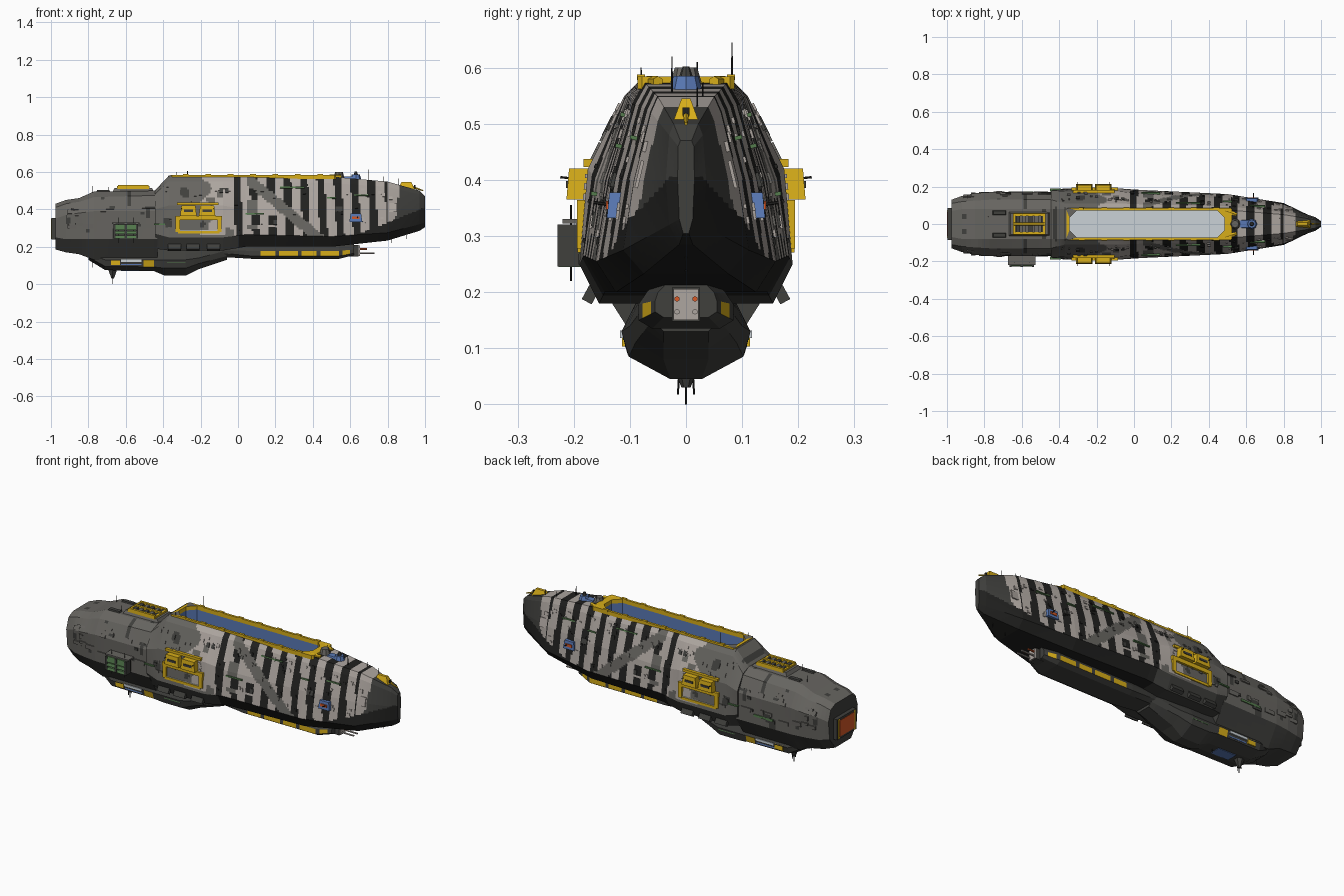
import bpy, bmesh, math, random
from mathutils import Matrix, Vector

if "Cube" in bpy.data.objects:
    bpy.data.objects.remove(bpy.data.objects["Cube"])

random.seed(4)
COLS = {"pale_grey": (.42, .38, .35), "mid_grey": (.135, .13, .118), "dark_grey": (.05, .05, .046),
        "black": (.015, .015, .014), "yellow": (.68, .42, .01), "blue": (.10, .19, .46),
        "green": (.09, .20, .075), "orange": (.67, .10, .02), "deck_white": (.60, .65, .68)}
MATS = []
for n, c in COLS.items():
    m = bpy.data.materials.new(n)
    m.diffuse_color = (*c, 1)
    m.use_nodes = True
    m.node_tree.nodes["Principled BSDF"].inputs["Base Color"].default_value = m.diffuse_color
    MATS.append(m)
PALE, MID, DARK, BLACK, YEL, BLUE, GREEN, ORANGE, WHITE = range(9)


def finish(name, bm, fix=True):
    if fix:
        bmesh.ops.recalc_face_normals(bm, faces=bm.faces)
    me = bpy.data.meshes.new(name)
    bm.to_mesh(me)
    bm.free()
    for m in MATS:
        me.materials.append(m)
    bpy.context.collection.objects.link(bpy.data.objects.new(name, me))


PARTS = {}


def get(part):
    if part not in PARTS:
        PARTS[part] = bmesh.new()
    return PARTS[part]


def box(part, mat, c, s, taper=(1, 1), rx=0, mirror=False):
    """Box at centre c with size s; the top is scaled by taper."""
    for sg in ((1, -1) if mirror else (1,)):
        M = Matrix.Translation((c[0], c[1] * sg, c[2])) @ Matrix.Rotation(rx * sg, 4, 'X')
        vs = bmesh.ops.create_cube(get(part), size=1)["verts"]
        for v in vs:
            t = taper if v.co.z > 0 else (1, 1)
            v.co = M @ Vector((v.co.x * s[0] * t[0], v.co.y * s[1] * t[1], v.co.z * s[2]))
        for f in {f for v in vs for f in v.link_faces}:
            f.material_index = mat


def rod(part, mat, a, b, r, r2=None, n=6):
    """Cone or cylinder from a to b."""
    a, b = Vector(a), Vector(b)
    M = Matrix.Translation((a + b) / 2) @ (b - a).to_track_quat('Z', 'Y').to_matrix().to_4x4()
    vs = bmesh.ops.create_cone(get(part), cap_ends=True, segments=n, radius1=r, radius2=r if r2 is None else r2,
                               depth=(b - a).length, matrix=M)["verts"]
    for f in {f for v in vs for f in v.link_faces}:
        f.material_index = mat


# Stations: x, then (half width, height) from top edge to bottom edge
MAIN = [(-.445, .08, .50, .13, .48, .18, .40, .18, .27, .135, .19),
        (-.37, .08, .58, .11, .55, .175, .42, .19, .25, .155, .18),
        (-.08, .08, .58, .11, .55, .175, .42, .19, .25, .155, .18),
        (.04, .08, .58, .105, .55, .160, .40, .182, .265, .145, .20),
        (.5, .075, .575, .095, .54, .135, .40, .160, .255, .125, .20),
        (.8, .05, .548, .062, .52, .092, .40, .112, .275, .075, .233),
        (.97, .022, .500, .03, .48, .036, .40, .03, .32, .012, .285),
        (1.0, .010, .470, .014, .46, .015, .40, .012, .33, .005, .305)]
AFT = [(-.975, .07, .43, .11, .41, .13, .35, .12, .25, .07, .185),
       (-.92, .08, .45, .12, .43, .15, .37, .14, .24, .09, .17),
       (-.85, .08, .46, .125, .44, .165, .38, .155, .24, .10, .16),
       (-.77, .08, .495, .13, .465, .17, .39, .165, .24, .10, .13),
       (-.43, .08, .50, .13, .475, .17, .39, .17, .24, .10, .13)]
GONDOLA = [(-.80, .05, .20, .07, .18, .08, .16, .08, .145, .05, .13),
           (-.71, .08, .20, .10, .16, .115, .13, .105, .095, .04, .075),
           (-.45, .08, .20, .10, .16, .115, .13, .105, .092, .035, .070),
           (-.39, .08, .20, .10, .16, .115, .13, .102, .085, .028, .045),
           (-.28, .08, .20, .10, .16, .115, .13, .102, .085, .028, .045),
           (-.21, .07, .20, .09, .17, .10, .14, .09, .11, .04, .08),
           (-.06, .05, .21, .07, .19, .07, .18, .06, .15, .04, .13)]
KEEL = [(-.08, .05, .22, .07, .20, .075, .18, .07, .165, .05, .145),
        (.08, .05, .22, .07, .20, .085, .178, .085, .15, .06, .135),
        (.54, .05, .22, .07, .20, .085, .178, .085, .15, .06, .135),
        (.62, .03, .22, .05, .20, .055, .185, .055, .165, .04, .155)]


def section(st, x):
    x = min(max(x, st[0][0]), st[-1][0])
    for a, b in zip(st, st[1:]):
        if x <= b[0]:
            t = (x - a[0]) / (b[0] - a[0])
            v = [p + (q - p) * t for p, q in zip(a, b)][1:]
            return [(0, v[1])] + list(zip(v[::2], v[1::2])) + [(0, v[-1])]


def loft(name, st, rule, dx, segs):
    """Skin the stations; rule(x, y, z, segment) gives the colour or None for a gap."""
    n = max(1, round((st[-1][0] - st[0][0]) / dx))
    xs = {round(st[0][0] + (st[-1][0] - st[0][0]) * i / n, 4) for i in range(n + 1)}
    xs = sorted(xs | {s[0] for s in st})
    bm = bmesh.new()
    rings, ids = [], [s for s, k in enumerate(segs) for _ in range(k)]
    for x in xs:
        p = section(st, x)
        half = [(a[0] + (b[0] - a[0]) * j / k, a[1] + (b[1] - a[1]) * j / k)
                for a, b, k in zip(p, p[1:], segs) for j in range(k)] + [p[-1]]
        full = half + [(-y, z) for y, z in half[-2:0:-1]]
        rings.append([bm.verts.new((x, y, z)) for y, z in full])
    ids = ids + ids[::-1]
    for r, q in zip(rings, rings[1:]):
        for i in range(len(r)):
            j = (i + 1) % len(r)
            vs = (r[i], q[i], q[j], r[j])
            c = sum((v.co for v in vs), Vector()) / 4
            m = rule(c.x, abs(c.y), c.z, ids[i])
            if m is not None:
                bm.faces.new(vs).material_index = m
    for r in (rings[0], rings[-1]):
        bm.faces.new(r).material_index = DARK
    finish(name, bm)


def blot(x, z):
    return math.sin(21 * x + 9 * z) * math.sin(27 * z - 14 * x) + .25 * math.sin(63 * x + 40 * z)


def main_rule(x, y, z, seg):
    if seg == 0 and -.355 < x < .5:
        return None                                   # flight deck opening
    if seg == 2 and -.31 < x < -.11 and .29 < z < .338:
        return None                                   # hangar openings
    if z < .258 + max(0, x - .62) * .4 or seg >= 4:
        return (MID if seg == 3 else DARK) if x < 0 else BLACK
    if x > .855 + .12 * (z - .45):
        return DARK
    if x < -.17 + .03 * math.sin(40 * z):
        return DARK if blot(x, z) > .85 else MID
    if x < -.02:
        return MID if blot(x, z) > .75 else PALE
    if .05 < x < .46 and abs(z - .55 + (x - .07) * .84) < .036:
        return MID                                    # diagonal band
    if x < .24 and z < .53 - (x - .07) * .84 and .3 < z < .47 and math.sin(50 * z) > -.2 and x > .05:
        return MID if x < .1 else PALE
    k = (x + .02 + .06 * (z - .4)) % .09
    return BLACK if k < .042 and x < .8 else PALE


def aft_rule(x, y, z, seg):
    return DARK if blot(x * 1.3, z + y) > .95 or seg >= 4 else MID


loft("main_hull", MAIN, main_rule, .0115, (2, 3, 12, 13, 5, 3))
loft("aft_hull", AFT, aft_rule, .02, (3, 3, 6, 8, 4, 2))
loft("belly_gondola", GONDOLA, lambda x, y, z, s: YEL if -.51 < x < -.45 and s == 3 else DARK, .03, (1,) * 6)
loft("forward_keel", KEEL, lambda x, y, z, s: YEL if .1 < x < .6 and s == 3 and (x * 9) % 1 < .8 else DARK,
     .02, (1,) * 6)


# Recessed flight deck with yellow rim
def octo(x0, x1, h, c):
    return [(x0 + c, -h), (x1 - c, -h), (x1, -h + c), (x1, h - c), (x1 - c, h), (x0 + c, h), (x0, h - c), (x0, -h + c)]


bm = bmesh.new()
inner, outer = octo(-.345, .485, .073, .04), octo(-.362, .525, .086, .008)
loops = [[bm.verts.new((x, y, z)) for x, y in o] for o, z in
         ((outer, .562), (outer, .584), (inner, .584), (inner, .562), (inner, .46))]
for k, (a, b) in enumerate(zip(loops, loops[1:])):
    for i in range(8):
        f = bm.faces.new((a[i], a[(i + 1) % 8], b[(i + 1) % 8], b[i]))
        f.material_index = BLUE if k == 3 else MID if i in (5, 7) and k == 1 else YEL
bm.faces.new(loops[4]).material_index = WHITE
finish("flight_deck", bm, False)
for i in range(7):
    box("deck_rim_blocks", YEL, (-.28 + .12 * i, .08, .583), (.03, .014, .01), mirror=True)


# Plates laid on the hull surface
def surface(st, x, z):
    p = section(st, x)
    for a, b in zip(p[1:], p[2:]):
        if b[1] <= z <= a[1]:
            t = (a[1] - z) / max(1e-6, a[1] - b[1])
            return a[0] + (b[0] - a[0]) * t, math.atan2(b[0] - a[0], a[1] - b[1])
    return p[1][0], 0


def plate(part, mat, x, z, sx, sz, th=.008, st=MAIN):
    y, ang = surface(st, x, z)
    box(part, mat, (x, y, z), (sx, th, sz), rx=ang, mirror=True)


for i in range(110):                                  # armour plates in the hull paint
    x, z = random.uniform(-.4, .82), random.uniform(.29, .53)
    sx = random.uniform(.008, .02)
    cols = {main_rule(x + d, .1, z, 2) for d in (-sx / 2, 0, sx / 2)}
    if len(cols) == 1 and None not in cols:
        plate("armour_plates", cols.pop(), x, z, sx, random.uniform(.006, .02))
for i in range(22):
    x, z = random.uniform(-.9, -.46), random.uniform(.26, .44)
    plate("aft_plates", random.choice((MID, MID, DARK)), x, z, random.uniform(.02, .06),
          random.uniform(.01, .025), .01, AFT)
for x, z in ((-.09, .50), (-.06, .50), (.53, .40), (.55, .40), (-.3, .49), (.2, .33)):
    plate("vents", DARK, x, z, .018, .026, .009)
plate("nose_panel", PALE, .82, .41, .06, .05, .006)
for x, z, l in ((.29, .515, .13), (.09, .375, .10), (.66, .475, .08), (-.42, .32, .06), (.5, .46, .05)):
    plate("green_rails", GREEN, x, z, l, .007, .016)

# Side hangar bays: recessed blue walls, pale floor, yellow frame, twin boxes above
P = "side_hangars"
box(P, BLUE, (-.21, .135, .315), (.22, .006, .08), mirror=True)
box(P, WHITE, (-.21, .160, .284), (.21, .058, .006), mirror=True)
box(P, BLUE, (-.21, .158, .346), (.21, .05, .006), mirror=True)
box(P, YEL, (-.21, .186, .278), (.22, .014, .014), mirror=True)
box(P, YEL, (-.21, .182, .353), (.25, .024, .022), mirror=True)
for x in (-.322, -.098):
    box(P, YEL, (x, .166, .318), (.022, .056, .08), mirror=True)
for x in (-.265, -.165):
    box(P, YEL, (x, .190, .393), (.088, .046, .055), (.85, .8), mirror=True)
    box(P, DARK, (x, .211, .392), (.05, .006, .012), mirror=True)
box(P, YEL, (-.215, .168, .43), (.22, .03, .014), mirror=True)
for s in (1, -1):
    for x in (-.3, -.13):
        rod("hangar_pins", BLACK, (x, .18 * s, .40), (x, .224 * s, .405), .002)

# Blue sensor turrets and the grey dome
rod("top_turrets", BLUE, (.63, 0, .545), (.63, 0, .585), .033, .022, 8)
rod("top_turrets", DARK, (.63, 0, .585), (.63, 0, .602), .012, .006, 8)
rod("top_turrets", MID, (.54, 0, .56), (.54, 0, .60), .032, .02, 8)
box("top_turrets", BLUE, (.60, 0, .565), (.08, .05, .02), (.8, .7))
box("side_turrets", BLUE, (.63, .126, .355), (.07, .03, .045), (.8, .7), mirror=True)
box("side_turrets", ORANGE, (.63, .141, .355), (.04, .004, .015), mirror=True)
for s in (1, -1):
    rod("side_turrets", BLACK, (.64, .13 * s, .355), (.64, .165 * s, .36), .003)
    rod("deck_corner_arms", YEL, (.49, .07 * s, .575), (.55, .05 * s, .575), .01)

# Bow crown
box("bow_crown", YEL, (.90, 0, .525), (.09, .045, .04), (.6, .35))
rod("bow_crown", YEL, (.90, 0, .53), (.99, 0, .50), .008, .003)
box("bow_crown", BLACK, (.945, 0, .522), (.008, .012, .014))

# Aft roof machinery
P = "aft_roof_gear"
box(P, MID, (-.56, 0, .505), (.22, .13, .02), (.9, .85))
for y in (-.05, 0, .05):
    box(P, YEL, (-.56, y, .518), (.17, .016, .024), (.95, .8))
for i in range(5):
    box(P, (DARK, MID)[i % 2], (-.62 + .033 * i, 0, .518), (.02, .10, .012))
for x in (-.64, -.48):
    box(P, YEL, (x, 0, .517), (.012, .11, .014))
box(P, DARK, (-.72, .06, .495), (.08, .03, .016), (.8, .7), mirror=True)

# Green tanks on the front flank
P = "flank_tanks"
for z, h in ((.252, .014), (.276, .016), (.305, .03)):
    box(P, GREEN, (-.60, -.208, z), (.13, .038, h), (.92, .8))
box(P, MID, (-.60, -.19, .326), (.145, .06, .008))
box(P, DARK, (-.60, -.18, .285), (.11, .03, .08))
for x in (-.66, -.60, -.54):
    box(P, DARK, (x, -.21, .283), (.012, .038, .075))
for x in (-.64, -.56):
    rod(P, BLACK, (x, -.205, .22), (x, -.205, .355), .0015)
box("far_flank_rail", GREEN, (-.60, .168, .29), (.12, .012, .012))

# Belly details: bays, spike, fins and gun
box("belly_bay", WHITE, (-.57, .112, .125), (.11, .012, .014), mirror=True)
box("belly_bay", YEL, (-.655, .108, .118), (.05, .012, .03), mirror=True)
box("belly_bay", BLUE, (-.57, .105, .108), (.11, .008, .014), mirror=True)
box("belly_bay", GREEN, (-.33, .106, .12), (.10, .012, .01), mirror=True)
box("belly_bay", BLUE, (-.57, 0, .071), (.11, .06, .004))
rod("belly_spike", DARK, (-.67, 0, .08), (-.67, 0, .03), .028, .008, 6)
for y in (-.012, 0, .012):
    rod("belly_spike", BLACK, (-.67, y, .06), (-.67, y * 1.2, 0 if y == 0 else .018), .0018)
for x in (-.34, -.24, -.13):
    box("skirt_fins", DARK, (x, .165, .205), (.07, .02, .05), mirror=True, rx=.5)
box("bow_gun", DARK, (.62, 0, .178), (.05, .05, .06))
box("bow_gun", PALE, (.648, 0, .178), (.008, .045, .055))
for y in (-.016, .016):
    rod("bow_gun", PALE, (.64, y, .165), (.73, y, .165), .005)
    rod("bow_gun", ORANGE, (.64, y, .188), (.69, y, .188), .005)

# Stern engine
box("stern_engine", DARK, (-.985, 0, .295), (.025, .17, .115))
box("stern_engine", ORANGE, (-.9965, 0, .295), (.007, .13, .09))
for y in (-.07, .07):
    box("stern_engine", YEL, (-.995, y, .295), (.008, .012, .11))

# Antennas
for x, y, z0, z1 in ((-.27, .082, .57, .645), (.70, -.025, .55, .62), (-.78, .04, .48, .525), (-.69, -.05, .48, .53),
                     (-.33, -.08, .57, .60), (.86, .02, .52, .565), (.78, .03, .53, .575), (.54, .02, .59, .61)):
    rod("antennas", BLACK, (x, y, z0), (x, y, z1), .002, .001)
for x, z in ((.9, .29), (.82, .27), (-.78, .14), (-.5, .10)):
    rod("antennas", BLACK, (x, 0, z), (x, 0, z - .05), .002, .001)
for name, b in PARTS.items():
    finish(name, b)
